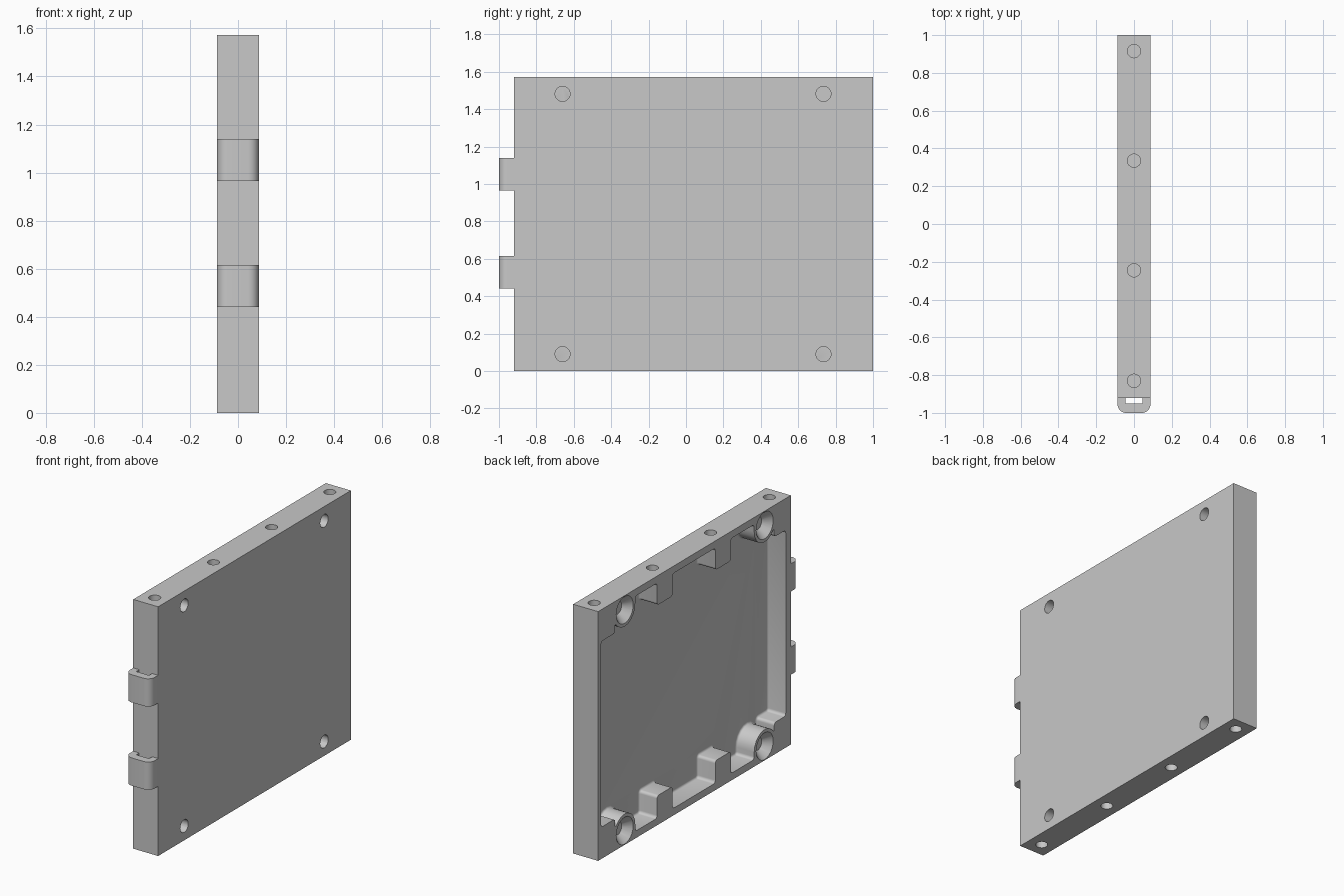
import bpy, bmesh, math
from mathutils import Matrix, Vector

if "Cube" in bpy.data.objects:
    bpy.data.objects.remove(bpy.data.objects["Cube"], do_unlink=True)

HALF, FRONT, BACK, TOP = 0.087, -0.92, 1.0, 1.572
MID = TOP / 2

grey = bpy.data.materials.new("light_grey")
grey.use_nodes = True
grey.diffuse_color = (0.58, 0.58, 0.58, 1)
grey.node_tree.nodes["Principled BSDF"].inputs["Base Color"].default_value = (0.58, 0.58, 0.58, 1)


def make(name, bm):
    bmesh.ops.recalc_face_normals(bm, faces=bm.faces)
    mesh = bpy.data.meshes.new(name)
    bm.to_mesh(mesh)
    bm.free()
    mesh.materials.append(grey)
    obj = bpy.data.objects.new(name, mesh)
    bpy.context.collection.objects.link(obj)
    return obj


def smooth(obj):
    bpy.ops.object.select_all(action="DESELECT")
    obj.select_set(True)
    bpy.context.view_layer.objects.active = obj
    bpy.ops.object.shade_smooth_by_angle(angle=math.radians(35))


def cylinder(bm, r1, r2, depth, matrix):
    bmesh.ops.create_cone(bm, cap_ends=True, segments=32, radius1=r1, radius2=r2,
                          depth=depth, matrix=matrix)


def cut(target, cutter):
    mod = target.modifiers.new("cut", "BOOLEAN")
    mod.operation, mod.solver, mod.object = "DIFFERENCE", "EXACT", cutter
    bpy.ops.object.select_all(action="DESELECT")
    bpy.context.view_layer.objects.active = target
    target.select_set(True)
    bpy.ops.object.modifier_apply(modifier=mod.name)
    bpy.data.objects.remove(cutter, do_unlink=True)


def arc(y, z, r, start, end, n=9):
    return [(y + r * math.cos(math.radians(start + (end - start) * i / (n - 1))),
             z + r * math.sin(math.radians(start + (end - start) * i / (n - 1))))
            for i in range(n)]


# Main plate
bm = bmesh.new()
bmesh.ops.create_cube(bm, size=1)
bmesh.ops.scale(bm, vec=(2 * HALF, BACK - FRONT, TOP), verts=bm.verts)
bmesh.ops.translate(bm, vec=(0, (BACK + FRONT) / 2, MID), verts=bm.verts)
plate = make("plate", bm)

# Pocket outline: lower half, then mirrored to the top
RIM, BOSS, CORNER, SHELF = 0.045, 0.185, 0.2, 0.15
SCREW_Y, SCREW_Z = (0.735, -0.66), 0.09
EDGE_Y = (0.915, 0.335, -0.245, -0.83)
lower = [(0.97, CORNER), (0.83, CORNER), (0.83, SHELF)]
lower += arc(SCREW_Y[0], SCREW_Z, 0.105, 35, 180)
lower += [(SCREW_Y[0] - 0.105, RIM)]
for y in EDGE_Y[1:3]:
    lower += [(y + 0.077, RIM), (y + 0.077, BOSS), (y - 0.077, BOSS), (y - 0.077, RIM)]
lower += [(SCREW_Y[1] + 0.105, RIM)]
lower += arc(SCREW_Y[1], SCREW_Z, 0.105, 0, 145)
lower += [(-0.755, SHELF), (-0.755, CORNER), (-0.87, CORNER)]
outline = lower + [(y, TOP - z) for y, z in reversed(lower)]

# Pocket cutter with rounded corners and floor fillet
OPEN, FLOOR = -0.2, 0.038
bm = bmesh.new()
verts = [bm.verts.new((FLOOR, y, z)) for y, z in outline]
face = bm.faces.new(verts)
corners = []
for i, v in enumerate(verts):
    a = v.co - verts[i - 1].co
    b = verts[(i + 1) % len(verts)].co - v.co
    if a.angle(b) > math.radians(50) and min(a.length, b.length) > 0.042:
        corners.append(v)
bmesh.ops.bevel(bm, geom=corners, offset=0.018, segments=4, profile=0.5, affect="VERTICES")
floor_edges = list(bm.edges)
wall = bmesh.ops.extrude_face_region(bm, geom=list(bm.faces), use_keep_orig=True)
moved = [g for g in wall["geom"] if isinstance(g, bmesh.types.BMVert)]
bmesh.ops.translate(bm, vec=(OPEN - FLOOR, 0, 0), verts=moved)
bmesh.ops.recalc_face_normals(bm, faces=bm.faces)
bmesh.ops.bevel(bm, geom=[e for e in floor_edges if e.is_valid], offset=0.013,
                segments=3, profile=0.5, affect="EDGES")
cut(plate, make("pocket_cutter", bm))

# Countersunk screw holes through the plate
across = Matrix.Rotation(math.pi / 2, 4, "Y")
for y in SCREW_Y:
    for z in (SCREW_Z, TOP - SCREW_Z):
        bm = bmesh.new()
        cylinder(bm, 0.04, 0.04, 0.5, Matrix.Translation((0, y, z)) @ across)
        cut(plate, make("screw_cutter", bm))
        bm = bmesh.new()
        cylinder(bm, 0.085, 0.04, 0.05, Matrix.Translation((-HALF + 0.0245, y, z)) @ across)
        cut(plate, make("countersink_cutter", bm))

# Blind holes in the top and bottom edges
for y in EDGE_Y:
    for z in (0, TOP):
        bm = bmesh.new()
        cylinder(bm, 0.035, 0.035, 0.28, Matrix.Translation((0, y, z)))
        cut(plate, make("edge_hole_cutter", bm))
smooth(plate)

# Rounded hinge loops on the front edge
R, SLOT = 0.045, 0.045
loop = [(HALF, FRONT), (SLOT, FRONT), (SLOT, -0.95), (-SLOT, -0.95), (-SLOT, FRONT), (-HALF, FRONT)]
loop += arc(-HALF + R, -1 + R, R, 180, 270)
loop += arc(HALF - R, -1 + R, R, 270, 360)
for name, z in (("lower_loop", 0.44), ("upper_loop", 0.965)):
    bm = bmesh.new()
    base = bm.faces.new([bm.verts.new((x, y, z)) for x, y in loop])
    top = bmesh.ops.extrude_face_region(bm, geom=[base], use_keep_orig=True)
    bmesh.ops.translate(bm, vec=(0, 0, 0.175),
                        verts=[g for g in top["geom"] if isinstance(g, bmesh.types.BMVert)])
    smooth(make(name, bm))
